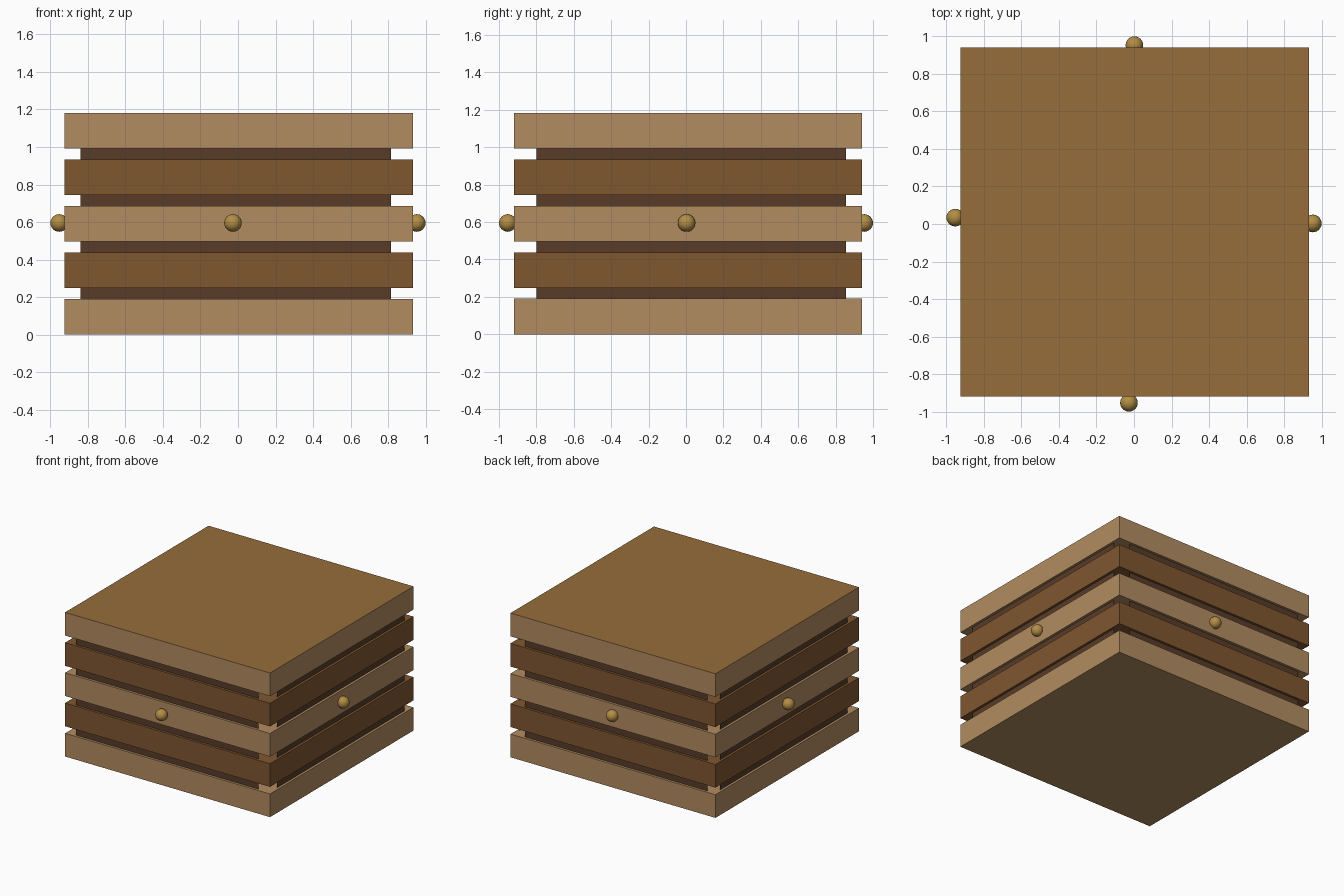
import bpy, math

if "Cube" in bpy.data.objects:
    bpy.data.objects.remove(bpy.data.objects["Cube"])


def material(name, rgb):
    m = bpy.data.materials.new(name)
    m.diffuse_color = (*rgb, 1)
    m.use_nodes = True
    m.node_tree.nodes["Principled BSDF"].inputs["Base Color"].default_value = m.diffuse_color
    return m


tan = material("light_wood", (0.45, 0.265, 0.12))
brown = material("mid_wood", (0.215, 0.095, 0.03))
dark = material("dark_wood", (0.10, 0.045, 0.022))
lid = material("lid_wood", (0.31, 0.155, 0.044))
brass = material("brass", (0.45, 0.27, 0.06))

SIZE, CX, CY = 1.86, 0.004, 0.011      # slab footprint and its centre
HEIGHT, STEP = 0.19, 0.248             # slab height and layer spacing


def slab(name, z, mat):
    bpy.ops.mesh.primitive_cube_add(size=1, location=(CX, CY, z + HEIGHT / 2))
    o = bpy.context.object
    o.name = name
    o.scale = (SIZE, SIZE, HEIGHT)
    o.data.materials.append(mat)
    return o


def panel(name, loc, turn):
    # upright zero-thickness sheet, seen through the gaps between slabs
    bpy.ops.mesh.primitive_plane_add(size=1, location=loc,
                                     rotation=(math.pi / 2, 0, turn))
    o = bpy.context.object
    o.name = name
    o.scale = (1.655, 1.0, 1)
    o.data.materials.append(dark)


def knob(name, loc):
    bpy.ops.mesh.primitive_uv_sphere_add(segments=24, ring_count=12,
                                         radius=0.047, location=loc)
    o = bpy.context.object
    o.name = name
    o.data.materials.append(brass)
    bpy.ops.object.shade_smooth()


# Stacked slabs in alternating wood
for i in range(5):
    top = slab(f"slab_{i + 1}", i * STEP, brown if i % 2 else tan)

# Differently coloured upper face on the top slab
top.data.materials.append(lid)
for p in top.data.polygons:
    if p.normal.z > 0.9:
        p.material_index = 1

# Recessed dark panels behind the gaps
d = SIZE / 2 - 0.02
panel("front_panel", (-0.012, CY - d, 0.59), 0)
panel("back_panel", (-0.012, CY + d, 0.59), math.pi)
panel("right_panel", (CX + d, 0.027, 0.59), math.pi / 2)
panel("left_panel", (CX - d, 0.027, 0.59), -math.pi / 2)

# One knob on the middle of each side
knob("front_knob", (-0.027, -0.953, 0.595))
knob("back_knob", (0.002, 0.953, 0.595))
knob("right_knob", (0.953, 0.003, 0.595))
knob("left_knob", (-0.953, 0.034, 0.595))
